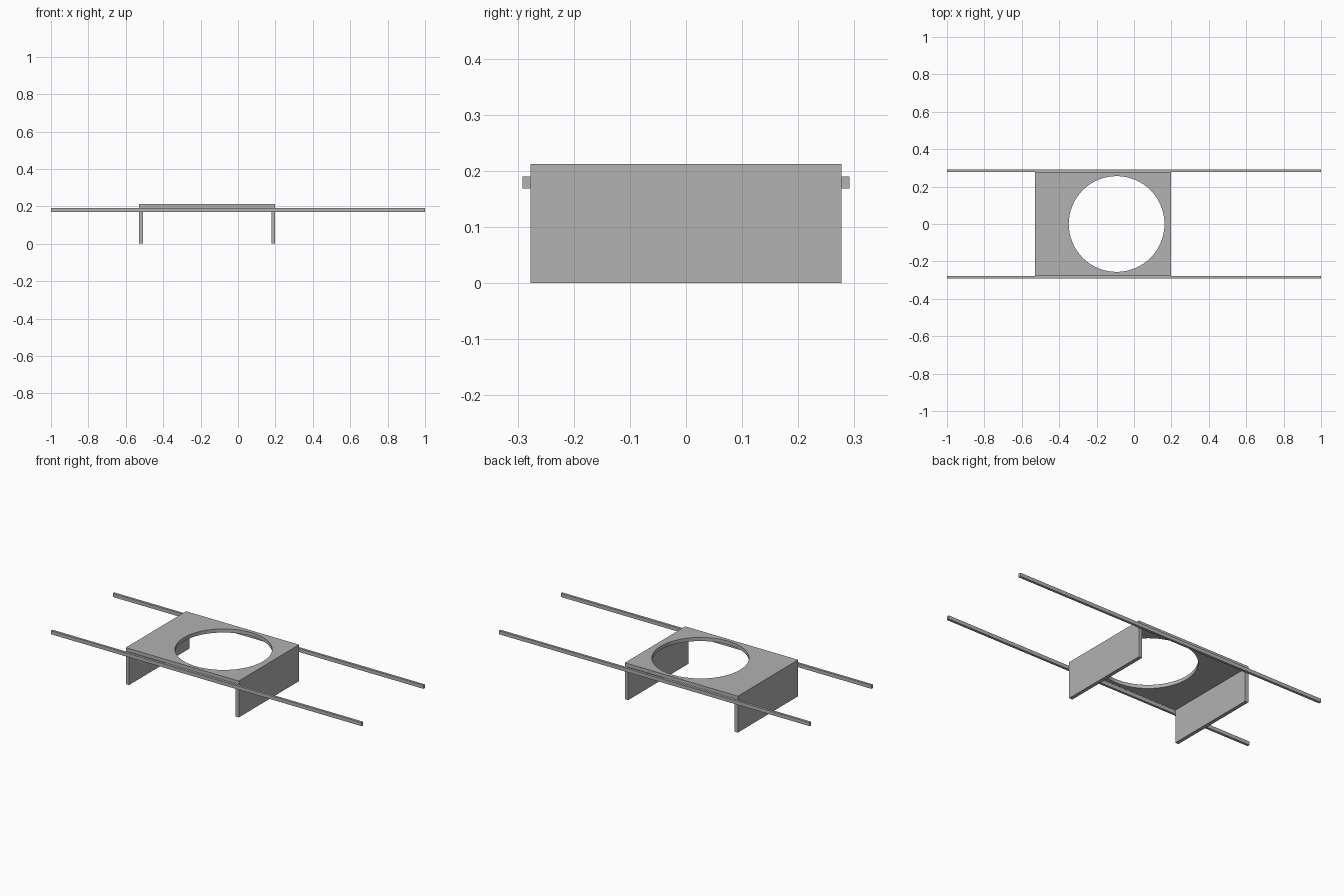
import bpy

if "Cube" in bpy.data.objects:
    bpy.data.objects.remove(bpy.data.objects["Cube"], do_unlink=True)

GREY = (0.445, 0.445, 0.445, 1)
grey = bpy.data.materials.new("plain grey")
grey.use_nodes = True
grey.diffuse_color = GREY
grey.node_tree.nodes["Principled BSDF"].inputs["Base Color"].default_value = GREY

LEFT, RIGHT = 0.199, -0.528      # ends of the bench along x
HALF_DEPTH = 0.277
TOP, THICK = 0.212, 0.021
RAIL_DEPTH = 0.014


def box(name, low, high):
    """Axis-aligned box between two corners."""
    centre = [(a + b) / 2 for a, b in zip(low, high)]
    bpy.ops.mesh.primitive_cube_add(size=1, location=centre)
    obj = bpy.context.object
    obj.name = name
    obj.scale = [b - a for a, b in zip(low, high)]
    bpy.ops.object.transform_apply(location=False, rotation=False, scale=True)
    obj.data.materials.append(grey)
    return obj


# Top plate with a round opening, set off centre
plate = box("top_plate", (RIGHT, -HALF_DEPTH, TOP - THICK), (LEFT, HALF_DEPTH, TOP))
bpy.ops.mesh.primitive_cylinder_add(vertices=64, radius=0.256, depth=0.2,
                                    location=(-0.093, 0, TOP))
cutter = bpy.context.object
cutter.name = "opening_cutter"
cutter.hide_render = True
cutter.data.materials.append(grey)
cut = plate.modifiers.new("opening", 'BOOLEAN')
cut.operation = 'DIFFERENCE'
cut.solver = 'EXACT'
cut.object = cutter
bpy.ops.object.select_all(action='DESELECT')
plate.select_set(True)
bpy.context.view_layer.objects.active = plate
bpy.ops.object.modifier_apply(modifier=cut.name)
bpy.data.objects.remove(cutter, do_unlink=True)
bpy.ops.object.shade_smooth_by_angle()

# Upright end panels under the plate
for name, x in (("right_leg_panel", RIGHT), ("left_leg_panel", LEFT - THICK)):
    box(name, (x, -HALF_DEPTH, 0), (x + THICK, HALF_DEPTH, TOP - THICK))

# Long rails along the front and back edges
for name, y in (("front_rail", -HALF_DEPTH - RAIL_DEPTH), ("back_rail", HALF_DEPTH)):
    box(name, (-1, y, 0.169), (1, y + RAIL_DEPTH, 0.19))
